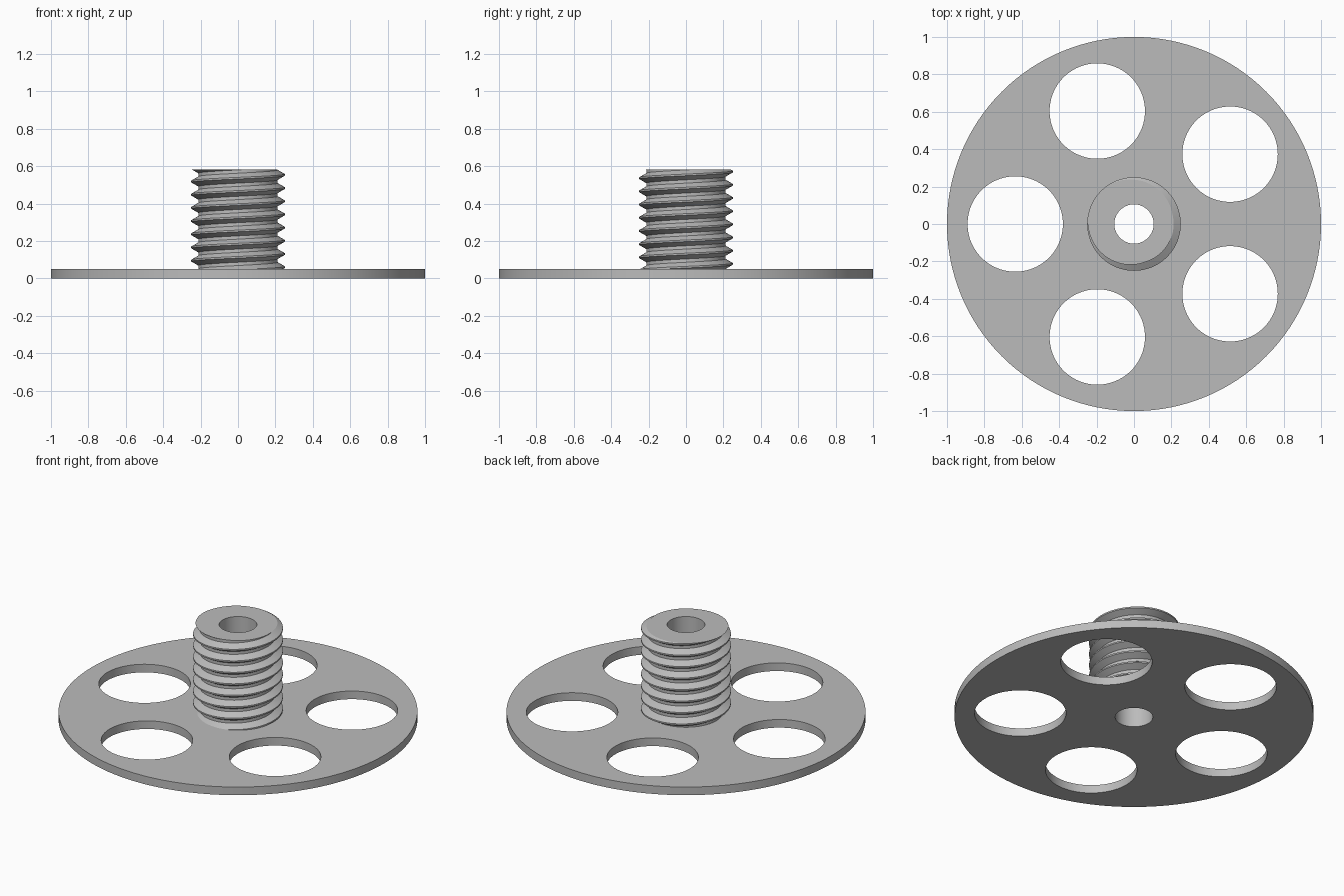
import bpy, bmesh
from math import sin, cos, pi, radians

cube = bpy.data.objects.get("Cube")
if cube:
    bpy.data.objects.remove(cube, do_unlink=True)

THICK, TOP = 0.05, 0.583
BORE = 0.105
PITCH, CREST, ROOT = 0.0705, 0.25, 0.212
SEG = 96

# Single grey material
grey = bpy.data.materials.new("plain grey")
grey.use_nodes = True
colour = (0.5, 0.5, 0.5, 1)
grey.diffuse_color = colour
grey.node_tree.nodes["Principled BSDF"].inputs["Base Color"].default_value = colour


def ring(bm, r, z, cx=0, cy=0, n=SEG):
    """Closed loop of edges; returns its vertices and edges."""
    vs = [bm.verts.new((cx + r * cos(2 * pi * i / n), cy + r * sin(2 * pi * i / n), z))
          for i in range(n)]
    return vs, [bm.edges.new((vs[i], vs[(i + 1) % n])) for i in range(n)]


def finish(bm, name):
    bmesh.ops.recalc_face_normals(bm, faces=bm.faces[:])
    mesh = bpy.data.meshes.new(name)
    bm.to_mesh(mesh)
    bm.free()
    mesh.materials.append(grey)
    ob = bpy.data.objects.new(name, mesh)
    bpy.context.collection.objects.link(ob)
    bpy.ops.object.select_all(action='DESELECT')
    ob.select_set(True)
    bpy.context.view_layer.objects.active = ob
    bpy.ops.object.shade_smooth_by_angle(angle=radians(30))
    return ob


# Base disc: outline, centre bore and five round openings
bm = bmesh.new()
edges = ring(bm, 1, 0, n=128)[1] + ring(bm, BORE, 0)[1]
for k in range(5):
    a = radians(36 + 72 * k)
    edges += ring(bm, 0.255, 0, 0.635 * cos(a), 0.635 * sin(a))[1]
bmesh.ops.triangle_fill(bm, edges=edges, use_beauty=True, normal=(0, 0, 1))
ext = bmesh.ops.extrude_face_region(bm, geom=bm.faces[:])
bmesh.ops.translate(bm, vec=(0, 0, THICK),
                    verts=[g for g in ext["geom"] if isinstance(g, bmesh.types.BMVert)])
finish(bm, "base_disc")

# Threaded stem: sweep one thread tooth along a right-handed helix
bm = bmesh.new()
tooth = [(-0.5, ROOT), (-0.375, ROOT), (-0.0625, CREST),
         (0.0625, CREST), (0.375, ROOT), (0.5, ROOT)]
turns = int((TOP - THICK) / PITCH) + 5
start = radians(150)
previous = None
for i in range(SEG * turns + 1):
    a = 2 * pi * i / SEG
    z = TOP + PITCH * (a / (2 * pi) - turns + 2)
    row = [bm.verts.new((r * cos(a + start), r * sin(a + start), z + PITCH * t))
           for t, r in tooth]
    if previous:
        for j in range(len(tooth) - 1):
            bm.faces.new((previous[j], row[j], row[j + 1], previous[j + 1]))
    previous = row
bmesh.ops.remove_doubles(bm, verts=bm.verts[:], dist=0.0001)

# Trim the helix flat at both ends
LOW = THICK - 0.01
for z, up in ((TOP, 1), (LOW, -1)):
    bmesh.ops.bisect_plane(bm, geom=bm.verts[:] + bm.edges[:] + bm.faces[:], dist=1e-5,
                           plane_co=(0, 0, z), plane_no=(0, 0, up), clear_outer=True)
bmesh.ops.remove_doubles(bm, verts=bm.verts[:], dist=0.0001)

# End faces with the bore, then the bore wall
bores = []
for z in (LOW, TOP):
    rim = [e for e in bm.edges if e.is_boundary
           and all(abs(v.co.z - z) < 0.0005 for v in e.verts)]
    verts, inner = ring(bm, BORE, z)
    bmesh.ops.triangle_fill(bm, edges=rim + inner, use_beauty=True, normal=(0, 0, 1))
    bores.append(verts)
low, high = bores
for i in range(SEG):
    j = (i + 1) % SEG
    bm.faces.new((low[i], high[i], high[j], low[j]))
finish(bm, "threaded_stem")
